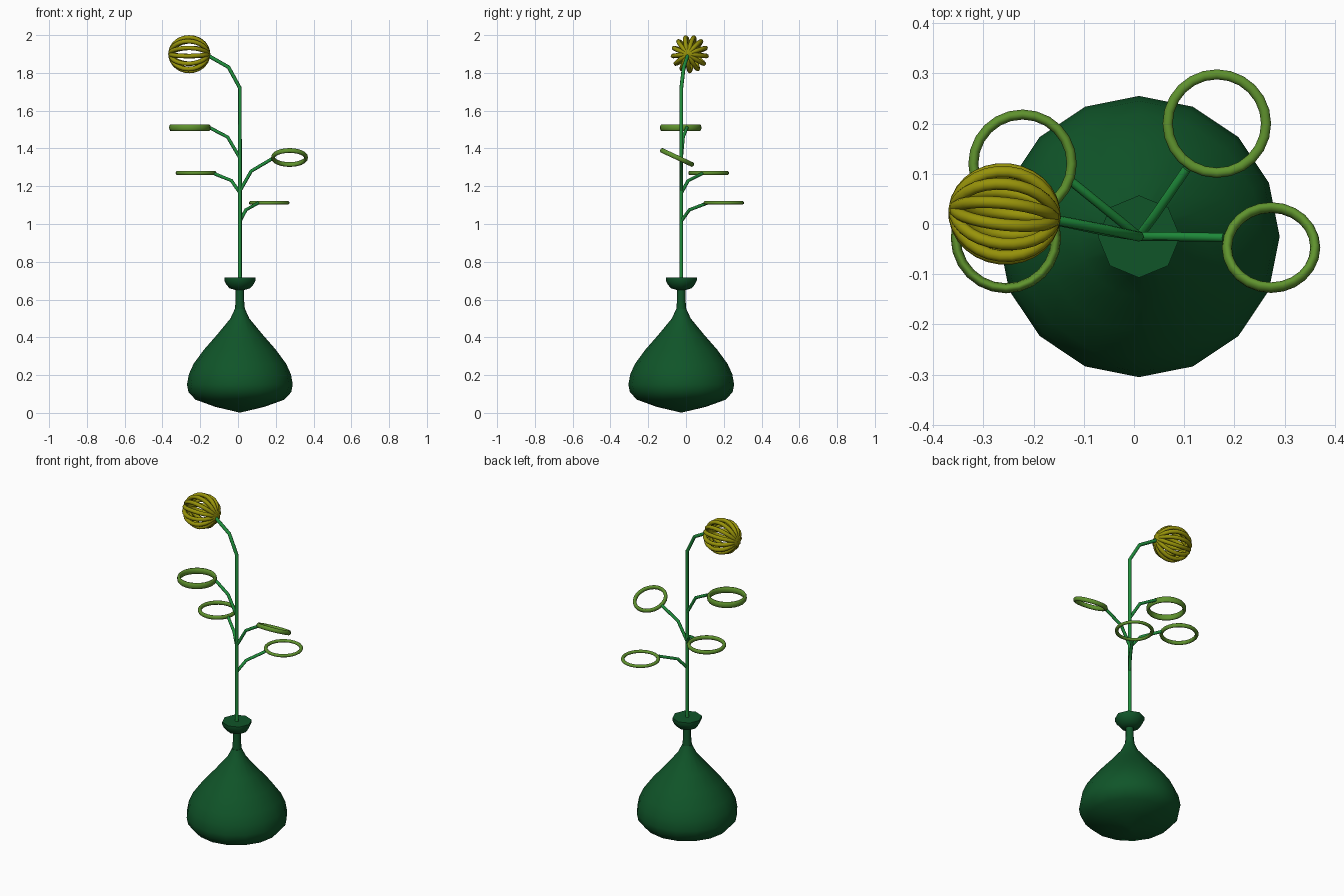
import bpy
from math import sin, cos, pi, radians
from mathutils import Matrix, Vector

if "Cube" in bpy.data.objects:
    bpy.data.objects.remove(bpy.data.objects["Cube"], do_unlink=True)

AXIS = Vector((0.01, -0.025, 0))  # vase and stem centre line


def material(name, rgb):
    mat = bpy.data.materials.new(name)
    mat.use_nodes = True
    mat.diffuse_color = (*rgb, 1)
    mat.node_tree.nodes["Principled BSDF"].inputs["Base Color"].default_value = (*rgb, 1)
    return mat


GLASS = material("dark green glass", (0.005, 0.09, 0.022))
STEM = material("stem green", (0.014, 0.27, 0.045))
LEAF = material("leaf green", (0.115, 0.29, 0.027))
PETAL = material("mustard yellow", (0.31, 0.29, 0.003))


def finish(obj, mat, angle):
    obj.data.materials.clear()
    obj.data.materials.append(mat)
    bpy.ops.object.select_all(action="DESELECT")
    obj.select_set(True)
    bpy.context.view_layer.objects.active = obj
    bpy.ops.object.shade_smooth_by_angle(angle=radians(angle))
    return obj


def lathe(name, profile, sides, mat, angle):
    """Spin (radius, height) points around the centre line, closing both ends."""
    verts, faces = [], []
    for r, z in profile:
        for i in range(sides):
            a = 2 * pi * i / sides
            verts.append(AXIS + Vector((r * cos(a), r * sin(a), z)))
    for j in range(len(profile) - 1):
        for i in range(sides):
            k = (i + 1) % sides
            faces.append((j * sides + i, j * sides + k,
                          (j + 1) * sides + k, (j + 1) * sides + i))
    faces.append(tuple(reversed(range(sides))))
    faces.append(tuple(range(len(verts) - sides, len(verts))))
    mesh = bpy.data.meshes.new(name)
    mesh.from_pydata(verts, [], faces)
    obj = bpy.data.objects.new(name, mesh)
    bpy.context.collection.objects.link(obj)
    return finish(obj, mat, angle)


def tubes(name, paths, radius, mat):
    """Round tubes along one or more point paths, as one mesh."""
    curve = bpy.data.curves.new(name + "_path", "CURVE")
    curve.dimensions = "3D"
    curve.bevel_depth = radius
    curve.bevel_resolution = 2
    curve.use_fill_caps = True
    for path in paths:
        spline = curve.splines.new("POLY")
        spline.points.add(len(path) - 1)
        for point, co in zip(spline.points, path):
            point.co = (*co, 1)
    helper = bpy.data.objects.new(name + "_path", curve)
    bpy.context.collection.objects.link(helper)
    bpy.context.view_layer.update()
    depsgraph = bpy.context.evaluated_depsgraph_get()
    mesh = bpy.data.meshes.new_from_object(helper.evaluated_get(depsgraph))
    bpy.data.objects.remove(helper, do_unlink=True)
    obj = bpy.data.objects.new(name, mesh)
    bpy.context.collection.objects.link(obj)
    return finish(obj, mat, 60)


def leaf(name, center, outer, height, tilt=0):
    """Ring leaf with a tube that may be taller than it is wide."""
    tube = 0.01
    bpy.ops.mesh.primitive_torus_add(major_radius=outer - tube, minor_radius=tube,
                                     major_segments=24, minor_segments=10,
                                     location=center, rotation=(radians(tilt), 0, 0))
    obj = bpy.context.object
    obj.name = name
    obj.scale.z = height / (2 * tube)
    return finish(obj, LEAF, 60)


# Vase body, neck and collar
lathe("vase_body", [(0.003, 0.002), (0.13, 0.032), (0.235, 0.07), (0.272, 0.11),
                    (0.28, 0.15), (0.27, 0.205), (0.245, 0.26), (0.19, 0.335),
                    (0.12, 0.415), (0.05, 0.5), (0.027, 0.55)], 16, GLASS, 60)
lathe("vase_neck", [(0.027, 0.545), (0.022, 0.6), (0.022, 0.67)], 8, GLASS, 60)
lathe("vase_collar", [(0.022, 0.65), (0.055, 0.66), (0.072, 0.68), (0.082, 0.7),
                      (0.082, 0.716)], 8, GLASS, 50)

# Main stem bending towards the flower
x, y = AXIS.x, AXIS.y
tubes("main_stem", [[(x, y, 0.7), (x, y, 1.2), (x, y, 1.72),
                     (-0.05, -0.012, 1.83), (-0.155, 0.008, 1.89)]], 0.01, STEM)

# Branches: start height, elbow, tip
branches = {
    "upper_right_branch": (1.35, (-0.055, -0.015, 1.46), (-0.15, 0.005, 1.51)),
    "lower_right_branch": (1.165, (-0.035, 0.012, 1.23), (-0.125, 0.085, 1.266)),
    "upper_left_branch": (1.175, (0.07, -0.025, 1.28), (0.18, -0.027, 1.345)),
    "lower_left_branch": (1.015, (0.042, 0.018, 1.075), (0.105, 0.11, 1.11)),
}
for name, (z, elbow, tip) in branches.items():
    tubes(name, [[(x, y, z), elbow, tip]], 0.009, STEM)

# Ring leaves
leaf("upper_right_leaf", (-0.255, -0.028, 1.51), 0.11, 0.036)
leaf("lower_right_leaf", (-0.222, 0.12, 1.27), 0.108, 0.024)
leaf("upper_left_leaf", (0.273, -0.047, 1.352), 0.098, 0.026, -25)
leaf("lower_left_leaf", (0.165, 0.2, 1.112), 0.108, 0.018)

# Flower head: half-oval ribs fanned around an axis that follows the stem
place = Matrix.Translation((-0.258, 0.02, 1.9)) @ Matrix.Rotation(radians(-6), 4, "Z")
RIBS, STEPS = 13, 14
ribs = []
for i in range(RIBS):
    a = 2 * pi * i / RIBS - pi / 2
    arc = [pi * s / STEPS for s in range(STEPS + 1)]
    ribs.append([place @ Vector((0.1 * cos(t), 0.09 * sin(t) * cos(a), 0.09 * sin(t) * sin(a)))
                 for t in arc])
tubes("flower_head", ribs, 0.012, PETAL)
